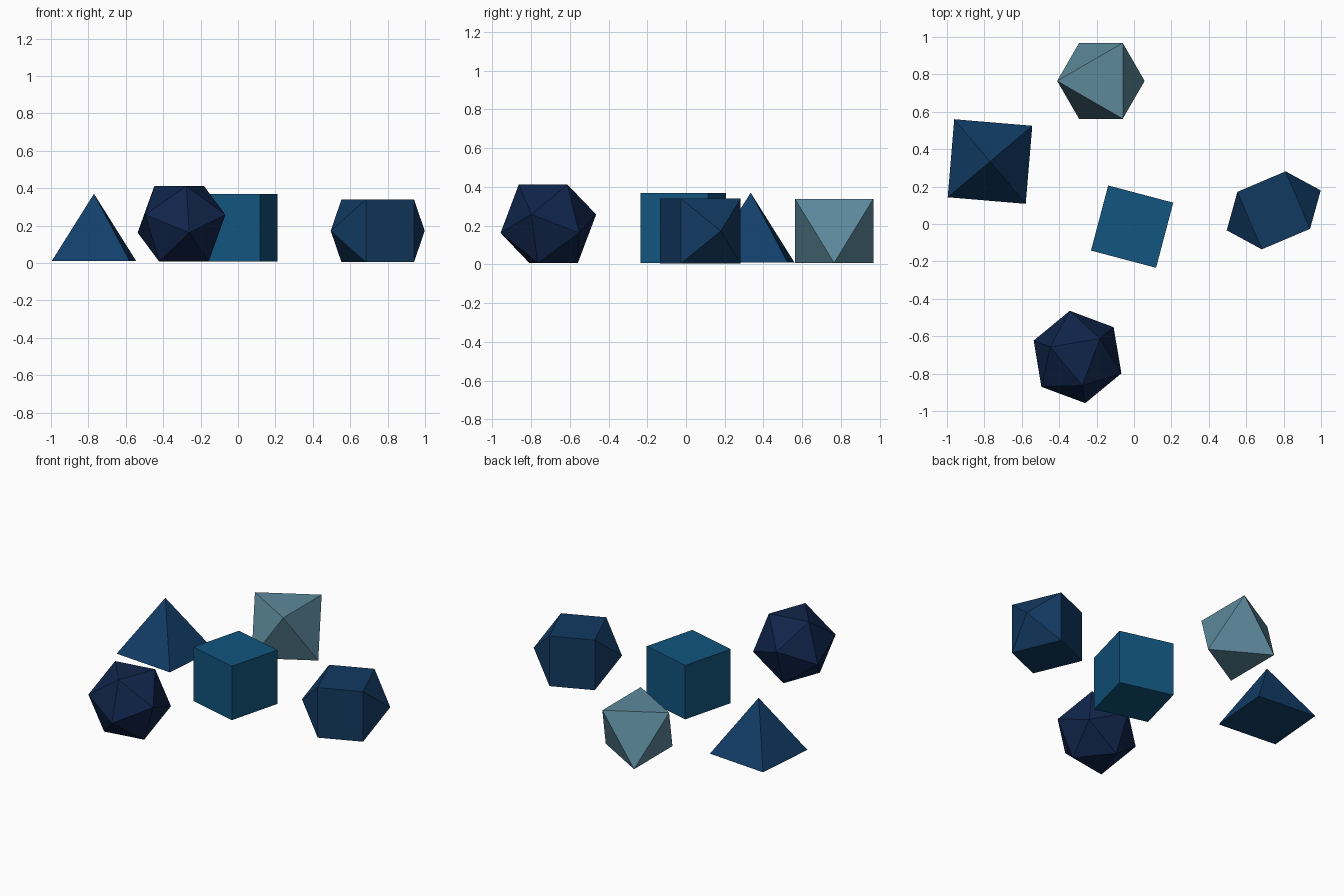
import bpy, bmesh
from math import radians, sqrt
from mathutils import Matrix, Vector

if "Cube" in bpy.data.objects:
    bpy.data.objects.remove(bpy.data.objects["Cube"])


def ring(sides, radius, z, angle=0.0):
    """Regular ring of points around the local z axis."""
    return [Matrix.Rotation(radians(angle + 360 * i / sides), 3, 'Z') @ Vector((radius, 0, z))
            for i in range(sides)]


def make_die(name, points, location, color, turn=None):
    """Flat-faced solid: convex hull of the rings with coplanar faces merged."""
    bm = bmesh.new()
    for p in points:
        bm.verts.new(p)
    bmesh.ops.convex_hull(bm, input=bm.verts[:])
    bmesh.ops.dissolve_limit(bm, angle_limit=radians(1), verts=bm.verts[:], edges=bm.edges[:])
    bmesh.ops.recalc_face_normals(bm, faces=bm.faces[:])
    mesh = bpy.data.meshes.new(name)
    if turn:
        bm.transform(turn)
    bm.to_mesh(mesh)
    bm.free()
    obj = bpy.data.objects.new(name, mesh)
    obj.location = location
    bpy.context.collection.objects.link(obj)
    mat = bpy.data.materials.new(name + "_blue")
    mat.diffuse_color = (*color, 1)
    mat.use_nodes = True
    mat.node_tree.nodes["Principled BSDF"].inputs["Base Color"].default_value = mat.diffuse_color
    mesh.materials.append(mat)
    return obj


# Four-sided pyramid die
make_die("pyramid_die", ring(4, 0.296, 0, 40.2) + [Vector((0, 0, 0.36))],
         (-0.77, 0.334, 0.01), (0.006, 0.05, 0.145))

# Cube die
e = 0.36
make_die("cube_die", ring(4, e / sqrt(2), 0, 30.2) + ring(4, e / sqrt(2), e, 30.2),
         (-0.01, -0.014, 0.008), (0.006, 0.09, 0.21))

# Octahedron die resting on a face
e = 0.405
h = e * sqrt(2 / 3)
make_die("octahedron_die", ring(3, e / sqrt(3), 0, 0) + ring(3, e / sqrt(3), h, 60),
         (-0.177, 0.765, 0.008), (0.11, 0.25, 0.33))

# Twelve-sided die: square prism with a pyramid on each end, lying on its side
w, half, tip = 0.334, 0.14, 0.273
body = [p for z in (-half, half) for p in ring(4, w / sqrt(2), z, 45)]
body += [Vector((0, 0, -tip)), Vector((0, 0, tip))]
turn = Matrix.Rotation(radians(23), 4, 'Z') @ Matrix.Rotation(radians(90), 4, 'Y')
make_die("twelve_sided_die", body, (0.747, 0.073, 0.172), (0.006, 0.042, 0.12), turn)

# Icosahedron die resting on a face
a = 0.268
outer = a * (1 + sqrt(5)) / 2 / sqrt(3)
mid = sqrt((0.95106 * a) ** 2 - outer ** 2)
top = 0.75576 * a
make_die("icosahedron_die",
         ring(3, a / sqrt(3), top, 39.5) + ring(3, outer, mid, 99.5)
         + ring(3, outer, -mid, 39.5) + ring(3, a / sqrt(3), -top, 99.5),
         (-0.302, -0.711, 0.21), (0.005, 0.018, 0.07))
